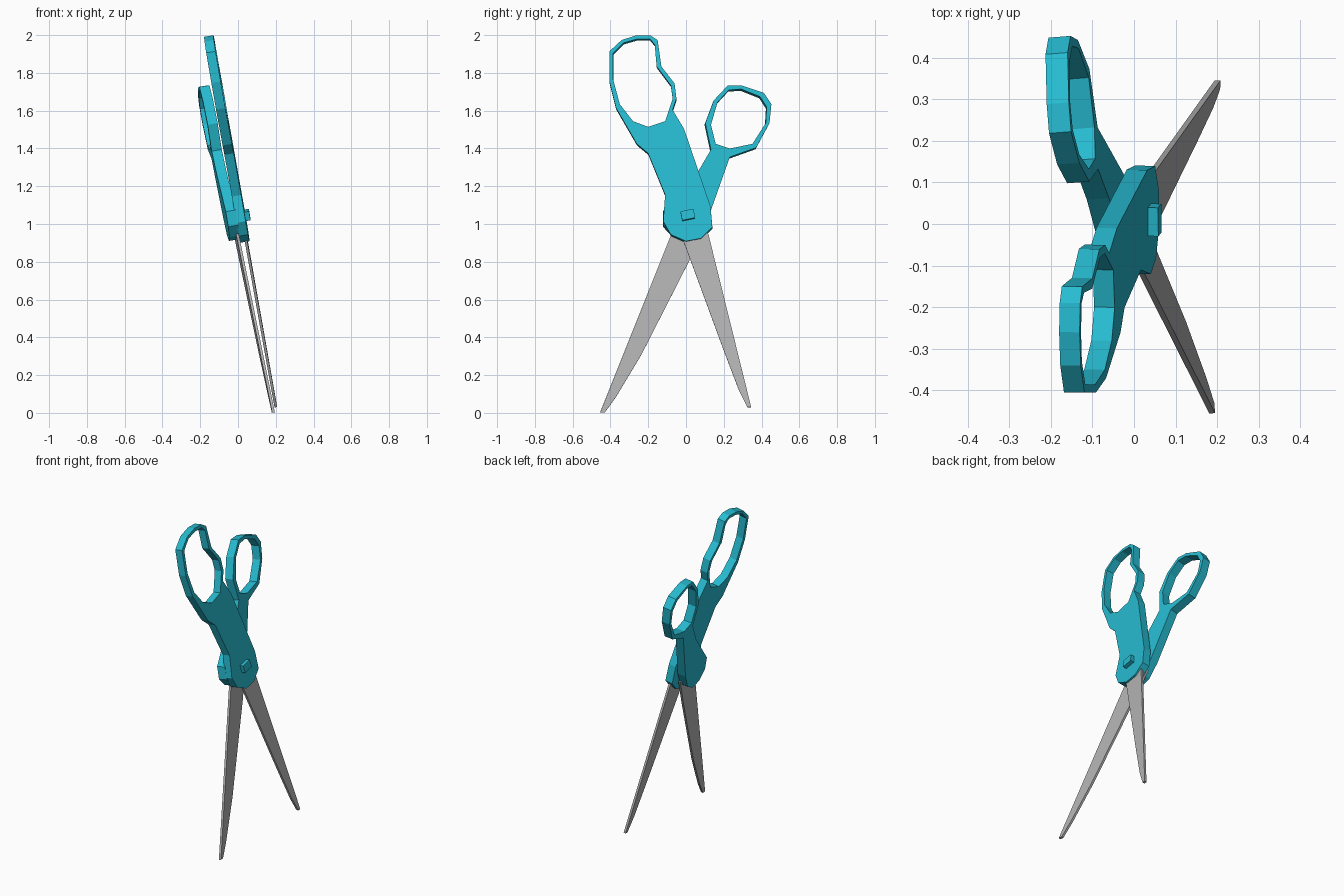
import bpy, bmesh
from mathutils import Vector, Matrix

if "Cube" in bpy.data.objects:
    bpy.data.objects.remove(bpy.data.objects["Cube"])

teal = bpy.data.materials.new("teal_plastic")
teal.diffuse_color = (0.02, 0.5, 0.64, 1)
teal.use_nodes = True
teal.node_tree.nodes["Principled BSDF"].inputs["Base Color"].default_value = teal.diffuse_color
steel = bpy.data.materials.new("steel")
steel.diffuse_color = (0.45, 0.45, 0.45, 1)
steel.use_nodes = True
steel.node_tree.nodes["Principled BSDF"].inputs["Base Color"].default_value = steel.diffuse_color


def slab(name, loops, thick, plane, mat):
    """Extrude (y, z) outlines on the leaning plane x = a + b*z + c*y."""
    curve = bpy.data.curves.new(name + "_outline", 'CURVE')
    curve.dimensions = '2D'
    curve.fill_mode = 'BOTH'
    curve.extrude = thick / 2
    for pts in loops:
        spline = curve.splines.new('POLY')
        spline.points.add(len(pts) - 1)
        for p, (y, z) in zip(spline.points, pts):
            p.co = (y, z, 0, 1)
        spline.use_cyclic_u = True
    tmp = bpy.data.objects.new(name + "_tmp", curve)
    bpy.context.collection.objects.link(tmp)
    mesh = bpy.data.meshes.new_from_object(
        tmp.evaluated_get(bpy.context.evaluated_depsgraph_get()))
    bpy.data.objects.remove(tmp)
    a, b, c = plane
    normal = Vector((1, -c, -b)).normalized()
    for v in mesh.vertices:
        y, z, w = v.co
        v.co = Vector((a + b * z + c * y, y, z)) + normal * w
    bm = bmesh.new()
    bm.from_mesh(mesh)
    bmesh.ops.remove_doubles(bm, verts=bm.verts, dist=0.0005)
    bmesh.ops.recalc_face_normals(bm, faces=bm.faces)
    for f in bm.faces:
        f.smooth = False
    bm.to_mesh(mesh)
    bm.free()
    mesh.name = name
    mesh.materials.clear()
    mesh.materials.append(mat)
    ob = bpy.data.objects.new(name, mesh)
    bpy.context.collection.objects.link(ob)
    return ob


# Large finger handle: outer outline and finger hole
large_outer = [(-.08, .94), (-.12, 1.01), (-.11, 1.15), (-.20, 1.37), (-.26, 1.42),
               (-.37, 1.61), (-.405, 1.75), (-.405, 1.91), (-.34, 1.97), (-.26, 1.995),
               (-.19, 1.995), (-.15, 1.97), (-.13, 1.83), (-.06, 1.74), (-.05, 1.66),
               (-.07, 1.60), (-.01, 1.50), (.13, 1.09), (.14, .98), (.08, .92), (0, .905)]
large_hole = [(-.20, 1.51), (-.28, 1.54), (-.35, 1.63), (-.385, 1.76), (-.385, 1.90),
              (-.33, 1.955), (-.26, 1.975), (-.19, 1.975), (-.165, 1.945),
              (-.155, 1.83), (-.08, 1.73), (-.07, 1.66), (-.11, 1.54)]
slab("large_handle", [large_outer, large_hole], .05, (.191, -.171, .02), teal)

# Small thumb handle
small_outer = [(-.12, 1.07), (-.12, .99), (-.07, .935), (0, .915), (.07, .95), (.12, 1.04),
               (.23, 1.35), (.37, 1.40), (.44, 1.53), (.45, 1.63), (.41, 1.69),
               (.29, 1.73), (.22, 1.73), (.145, 1.65), (.10, 1.53), (.13, 1.39), (.06, 1.27)]
small_hole = [(.155, 1.42), (.13, 1.52), (.165, 1.64), (.225, 1.705), (.29, 1.71),
              (.39, 1.67), (.425, 1.615), (.42, 1.53), (.35, 1.42), (.23, 1.395)]
slab("small_handle", [small_outer, small_hole], .054, (.134, -.17, -.08), teal)

# Blades
slab("front_blade", [[(-.05, 1.0), (-.01, .90), (.20, .33), (.28, .12), (.325, .03),
                      (.345, .03), (.12, .94), (.10, 1.0)]], .014, (.199, -.172, .02), steel)
slab("rear_blade", [[(-.06, .99), (-.08, .94), (-.455, .002), (-.43, .002), (-.37, .085),
                     (-.235, .31), (.02, .81), (.10, .98)]], .014, (.152, -.17, -.08), steel)

# Pivot screw head, a small tilted block
bolt = [Matrix.Rotation(.2, 2) @ Vector(p) + Vector((.01, 1.045))
        for p in [(-.035, -.024), (.035, -.024), (.035, .024), (-.035, .024)]]
slab("pivot", [bolt], .06, (.211, -.171, .02), teal)
